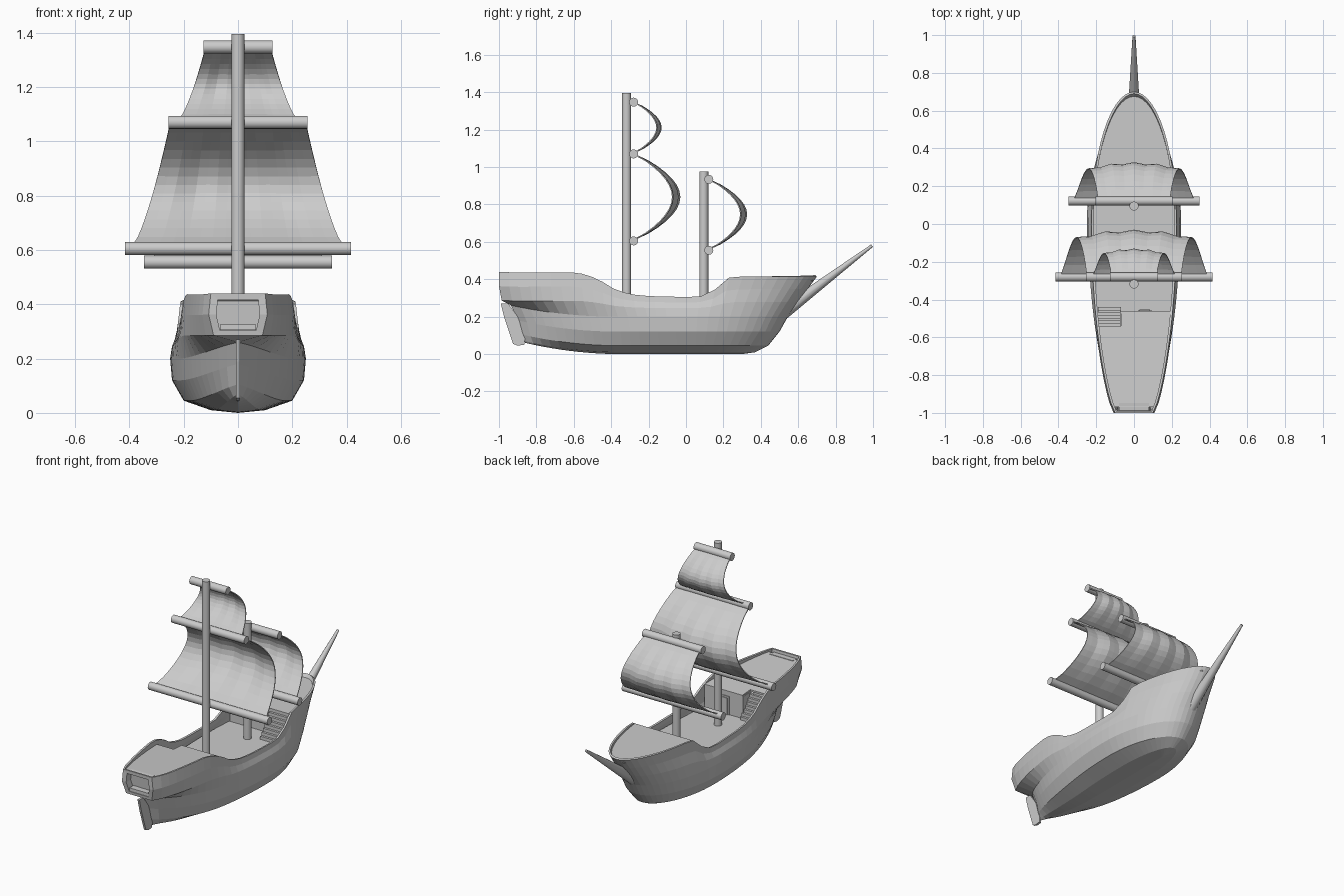
import bpy, bmesh, math
from mathutils import Vector

if "Cube" in bpy.data.objects:
    bpy.data.objects.remove(bpy.data.objects["Cube"])


def make(name, verts, faces, thick=0, smooth=False):
    bm = bmesh.new()
    vs = [bm.verts.new(v) for v in verts]
    for f in faces:
        bm.faces.new([vs[i] for i in f])
    bmesh.ops.remove_doubles(bm, verts=bm.verts, dist=0.0005)
    bmesh.ops.recalc_face_normals(bm, faces=bm.faces)
    me = bpy.data.meshes.new(name)
    bm.to_mesh(me)
    bm.free()
    ob = bpy.data.objects.new(name, me)
    bpy.context.collection.objects.link(ob)
    if thick:
        ob.modifiers.new("thickness", "SOLIDIFY").thickness = thick
    if smooth:
        me.polygons.foreach_set("use_smooth", [True] * len(me.polygons))
        me.set_sharp_from_angle(angle=math.radians(40))
    return ob


def rod(name, a, b, r1, r2=None, n=16):
    a, b = Vector(a), Vector(b)
    r2 = r1 if r2 is None else r2
    q = (b - a).to_track_quat('Z', 'Y')
    ring = [Vector((math.cos(2 * math.pi * i / n), math.sin(2 * math.pi * i / n), 0)) for i in range(n)]
    verts = [a + q @ (c * r1) for c in ring] + [b + q @ (c * r2) for c in ring]
    faces = [(i, (i + 1) % n, n + (i + 1) % n, n + i) for i in range(n)]
    return make(name, verts, faces + [tuple(range(n)), tuple(range(n, 2 * n))], smooth=True)


def prism(name, pts, depth):
    """Extrude a list of 3D points along the depth vector."""
    n, d = len(pts), Vector(depth)
    verts = [Vector(p) for p in pts] + [Vector(p) + d for p in pts]
    faces = [(i, (i + 1) % n, n + (i + 1) % n, n + i) for i in range(n)]
    return make(name, verts, faces + [tuple(range(n)), tuple(range(n, 2 * n))])


def box(name, x0, x1, y0, y1, z0, z1):
    return prism(name, [(x0, y0, z0), (x1, y0, z0), (x1, y1, z0), (x0, y1, z0)], (0, 0, z1 - z0))


# Hull lines: sheer curve and one row per waterline
SHEER = [(-1, .44), (-.9, .435), (-.6, .437), (-.53, .425), (-.46, .395), (-.38, .345), (-.3, .32), (-.2, .31),
         (0, .305), (.1, .31), (.15, .34), (.22, .408), (.3, .415), (.7, .415)]


def sheer(y):
    for (a, za), (b, zb) in zip(SHEER, SHEER[1:]):
        if y <= b:
            return za + (zb - za) * (y - a) / (b - a)
    return SHEER[-1][1]


# height (or fraction to the sheer), stern y, bow y, half width, stern half width
ROWS = [(0, -.86, .30, 0, 0), (.01, -.865, .37, .1, 0), (.045, -.88, .44, .2, 0), (.12, -.9, .5, .243, 0),
        (.2, -.935, .545, .25, 0), (.3, -.985, .6, .243, .09), (.65, -1, .65, .23, .108), (1, -1, .7, .225, .1)]
AFT, FORE = 18, 14


def aft_width(v, w, sw):
    return sw + (w - sw) * max(0, 1 - v * v) ** (.75 if sw else .8)


def row_points(k):
    h, ys, yb, w, sw = ROWS[k]
    pts = []
    for i in range(AFT + FORE + 1):
        if i <= AFT:
            v = 1 - i / AFT
            x, y = aft_width(v, w, sw), ys * v
        else:
            v, a = 0, (i - AFT) / FORE * math.pi / 2
            x, y = w * math.cos(a), yb * math.sin(a)
        z = h + .06 * max(0, (v - .4) / .6) ** 2 if k < 5 else .22 + h * (sheer(y) - .22)
        pts.append(Vector((x, y, z)))
    return pts


verts, faces = [], []
N = AFT + FORE + 1
for side in (1, -1):
    base = len(verts)
    for k in range(len(ROWS)):
        verts += [Vector((p.x * side, p.y, p.z)) for p in row_points(k)]
    for k in range(len(ROWS) - 1):
        for i in range(N - 1):
            a = base + k * N + i
            faces.append((a, a + 1, a + N + 1, a + N))
# Transom with its recessed stern window
half = len(ROWS) * N
faces.append((4 * N, 5 * N, half + 5 * N))
outer = [5 * N, 6 * N, 7 * N, half + 7 * N, half + 6 * N, half + 5 * N]
centre = sum((verts[i] for i in outer), Vector()) / 6 - Vector((0, 0, .006))
b = len(verts)
inner = [centre + (verts[i] - centre) * .74 for i in outer]
verts += inner + [p + Vector((0, .045, 0)) for p in inner]
for i in range(6):
    j = (i + 1) % 6
    faces += [(outer[i], outer[j], b + j, b + i), (b + i, b + j, b + 6 + j, b + 6 + i)]
faces.append(tuple(range(b + 6, b + 12)))

# drop the collapsed quads at keel, stem and sternpost
clean = []
for f in faces:
    g = []
    for i in f:
        if all((verts[i] - verts[j]).length > .0005 for j in g):
            g.append(i)
    if len(g) > 2:
        clean.append(g)
make("hull", verts, clean, thick=.012)
box("stern_window_sill", -.066, .066, -.985, -.945, .305, .325)


# Decks follow the rail outline
def top_half(y, bow):
    if y > 0:
        return .225 * math.sqrt(max(0, 1 - (y / bow) ** 2))
    return aft_width(-y, .225, .1)


def deck(name, y0, y1, z0, z1, left=None, grow=-.005, bow=.7, slope=0):
    n = 14
    ys = [y0 + (y1 - y0) * i / n for i in range(n + 1)]
    right = [(top_half(y, bow) + grow, y, z0 - slope * (y + .46)) for y in ys]
    port = [(-x if left is None else left, y, z) for x, y, z in reversed(right)]
    prism(name, right + port, (0, 0, z1 - z0))


deck("main_deck", -.47, .3, .23, .245, grow=0)
deck("quarter_deck", -.97, -.54, .38, .392, slope=.065)
deck("quarter_deck_front", -.54, -.46, .38, .392, left=-.07, slope=.065)
deck("quarter_deck_bulkhead", -.48, -.461, .24, .385, left=-.07, grow=-.01)
box("stair_well_wall", -.075, -.065, -.545, -.461, .24, .385)
deck("forecastle_bulkhead", .22, .24, .24, .395)
deck("forecastle_deck", .22, .675, .39, .402, bow=.688)
box("cabin_door", .03, .085, -.462, -.452, .245, .35)
box("cabin_door_frame", .02, .095, -.462, -.457, .245, .36)


# Stairs to both raised decks
def stairs(name, x0, x1, y_low, y_high, top, n=7):
    step = (y_high - y_low) / n
    for i in range(n):
        ya, yb = sorted((y_low + i * step, y_high))
        z = .245 + (top - .245) * (i + 1) / (n + 1)
        box(f"{name}_step_{i + 1}", x0, x1, ya, yb, max(.24, z - .06), z)


stairs("quarter_stairs", -.19, -.07, -.44, -.54, .395)
stairs("forecastle_stairs", .07, .2, .12, .22, .402)

# Rudder and bowsprit
prism("rudder", [(-.007, y, z) for y, z in
                 [(-.99, .27), (-.97, .19), (-.925, .055), (-.9, .045), (-.865, .05), (-.86, .09), (-.9, .2), (-.95, .27)]],
      (.014, 0, 0))
rod("bowsprit", (0, .52, .222), (0, .995, .58), .037, .008, 12)

# Masts and yards
rod("main_mast", (0, -.318, .235), (0, -.318, 1.395), .024)
rod("fore_mast", (0, .095, .235), (0, .095, .975), .024)
for name, y, z, w in [("main_lower_yard", -.28, .605, .416), ("main_middle_yard", -.28, 1.07, .255),
                      ("main_top_yard", -.28, 1.347, .127), ("fore_lower_yard", .122, .555, .346),
                      ("fore_upper_yard", .122, .934, .205)]:
    rod(name, (-w, y, z), (w, y, z), .024)


# Billowing sails
def sail(name, y, z0, z1, w0, w1, bulge):
    nu, nv = 16, 14
    vs, fs = [], []
    for j in range(nv + 1):
        t = j / nv
        w = w0 + (w1 - w0) * t ** .72
        for i in range(nu + 1):
            u = 2 * i / nu - 1
            d = bulge * (.84 + .16 * (1 - u * u) + .025 * (math.cos(4 * math.pi * u) - 1))
            vs.append((u * w, y + d * max(0, math.sin(math.pi * t)) ** .82, z0 + (z1 - z0) * t))
    for j in range(nv):
        for i in range(nu):
            a = j * (nu + 1) + i
            fs.append((a, a + 1, a + nu + 2, a + nu + 1))
    make(name, vs, fs, thick=.006)


sail("main_sail", -.275, .61, 1.07, .39, .25, .245)
sail("main_top_sail", -.275, 1.075, 1.347, .22, .12, .145)
sail("fore_sail", .127, .56, .934, .32, .19, .2)
